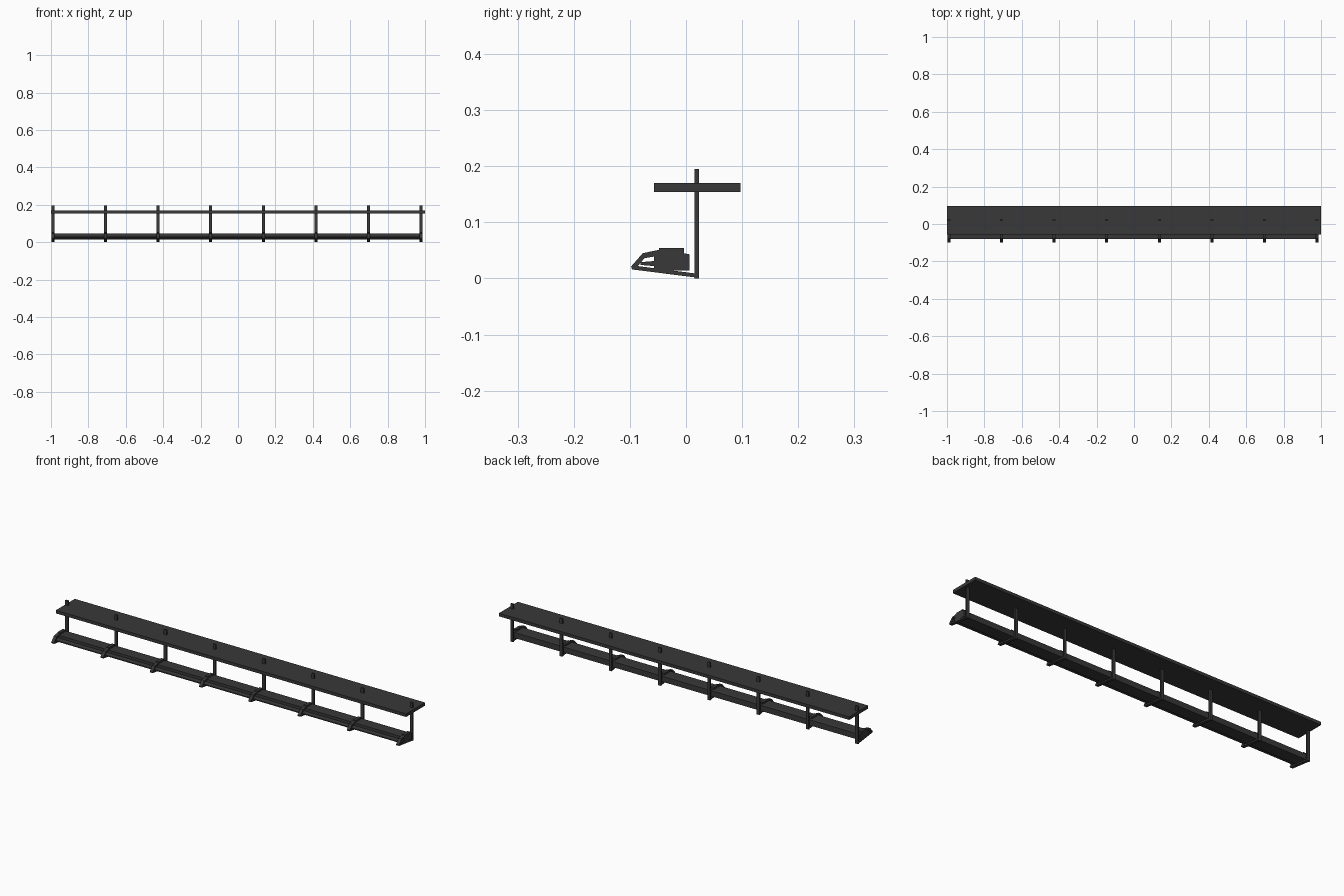
import bpy

if "Cube" in bpy.data.objects:
    bpy.data.objects.remove(bpy.data.objects["Cube"])

mat = bpy.data.materials.new("dark_metal")
mat.diffuse_color = (0.04, 0.04, 0.04, 1)
mat.use_nodes = True
mat.node_tree.nodes["Principled BSDF"].inputs["Base Color"].default_value = mat.diffuse_color


def extrude_profile(name, profile, x0, x1):
    """Extrude a closed (y, z) outline along x."""
    n = len(profile)
    verts = [(x, y, z) for x in (x0, x1) for y, z in profile]
    faces = [tuple(range(n))[::-1], tuple(range(n, 2 * n))]
    faces += [(i, (i + 1) % n, n + (i + 1) % n, n + i) for i in range(n)]
    mesh = bpy.data.meshes.new(name)
    mesh.from_pydata(verts, [], faces)
    mesh.materials.append(mat)
    obj = bpy.data.objects.new(name, mesh)
    bpy.context.collection.objects.link(obj)
    return obj


def rect(y0, y1, z0, z1):
    return [(y0, z0), (y1, z0), (y1, z1), (y0, z1)]


# Flat top board
extrude_profile("top_board", rect(-0.057, 0.097, 0.154, 0.17), -1.0, 1.0)

# Long lower bar with a thin front lip
bar = [(-0.057, 0.016), (-0.02, 0.014), (0.006, 0.014), (0.006, 0.043),
       (-0.004, 0.045), (-0.057, 0.045), (-0.057, 0.031), (-0.081, 0.029),
       (-0.081, 0.024), (-0.057, 0.022)]
extrude_profile("lower_bar", bar, -0.998, 0.987)

# Hooked bracket: sloping arm, raised nose, strap over the bar
hook = [(0.023, 0.001), (0.023, 0.008), (-0.086, 0.022), (-0.074, 0.036),
        (-0.057, 0.039), (-0.004, 0.039), (-0.004, 0.054), (-0.048, 0.054),
        (-0.048, 0.051), (-0.077, 0.045), (-0.098, 0.021), (-0.096, 0.016)]

# Eight posts, each with its bracket
for i in range(8):
    x = -0.99 + i * 0.2813
    extrude_profile(f"post_{i + 1}", rect(0.015, 0.023, 0.0, 0.195), x - 0.008, x + 0.008)
    extrude_profile(f"hook_bracket_{i + 1}", hook, x - 0.008, x + 0.008)
